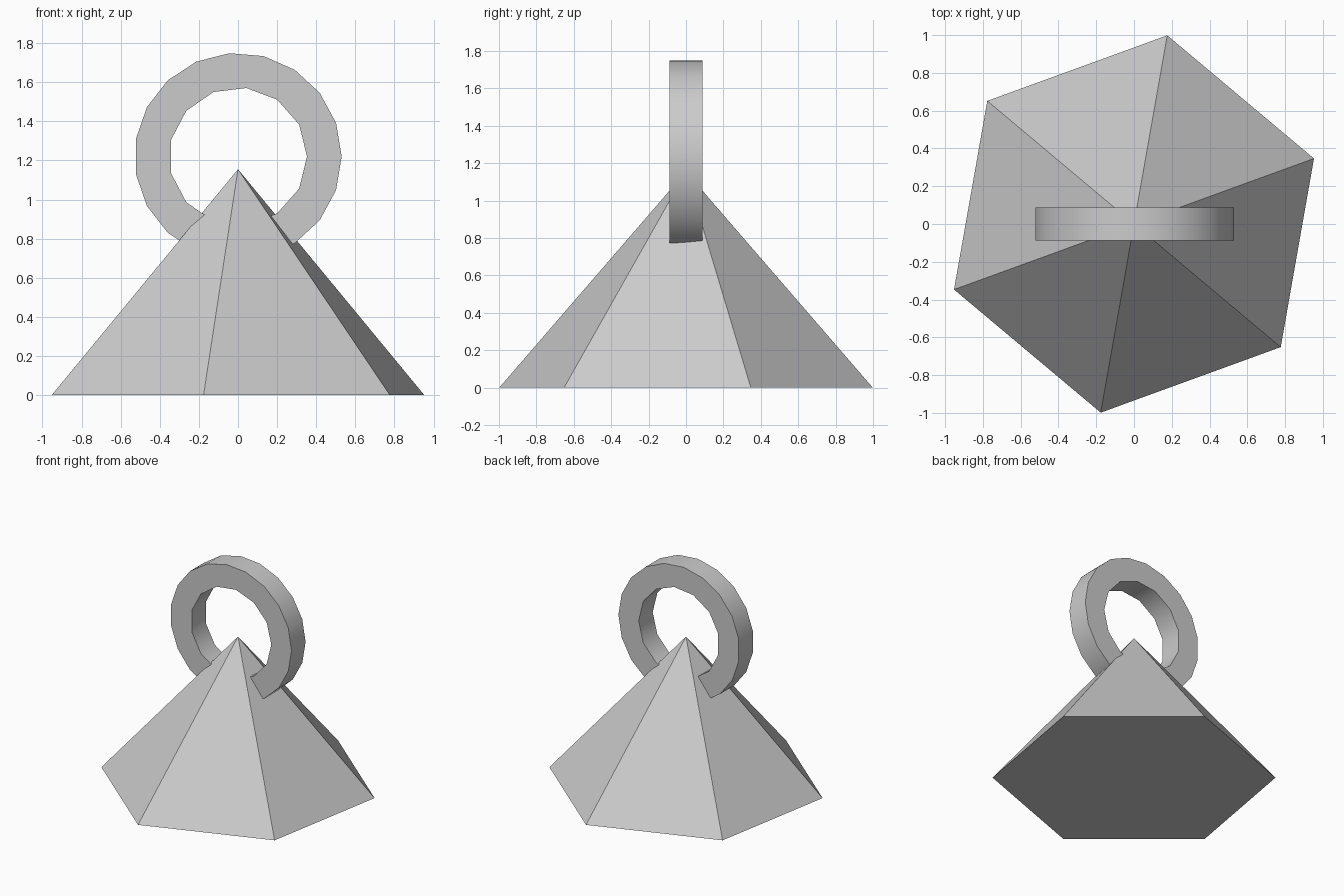
import bpy, bmesh
from math import cos, sin, tau, radians

old = bpy.data.objects.get("Cube")
if old:
    bpy.data.objects.remove(old, do_unlink=True)

# Single plain grey
grey = bpy.data.materials.new("plain grey")
grey.use_nodes = True
colour = (0.6, 0.6, 0.6, 1)
grey.diffuse_color = colour
grey.node_tree.nodes["Principled BSDF"].inputs["Base Color"].default_value = colour


def finish(name, bm):
    bmesh.ops.recalc_face_normals(bm, faces=bm.faces)
    mesh = bpy.data.meshes.new(name)
    bm.to_mesh(mesh)
    bm.free()
    mesh.materials.append(grey)
    obj = bpy.data.objects.new(name, mesh)
    bpy.context.collection.objects.link(obj)
    return obj


# Six-sided pyramid, turned slightly about its axis
bm = bmesh.new()
base = [bm.verts.new((1.014 * cos(radians(20) + tau * i / 6),
                      1.014 * sin(radians(20) + tau * i / 6), 0)) for i in range(6)]
apex = bm.verts.new((0, 0, 1.155))
bm.faces.new(base)
for a, b in zip(base, base[1:] + base[:1]):
    bm.faces.new((a, b, apex))
finish("pyramid_body", bm)

# Flat ring sunk into the pyramid: 19-sided outside, 13-sided hole
bm = bmesh.new()
edges = []
for radius, sides in ((0.53, 19), (0.353, 13)):
    loop = [bm.verts.new((radius * cos(tau * i / sides), -0.088,
                          1.22 + radius * sin(tau * i / sides))) for i in range(sides)]
    edges += [bm.edges.new((a, b)) for a, b in zip(loop, loop[1:] + loop[:1])]
bmesh.ops.triangle_fill(bm, edges=edges, use_beauty=True)
front = list(bm.faces)
grown = bmesh.ops.extrude_face_region(bm, geom=front, use_keep_orig=True)
bmesh.ops.translate(bm, vec=(0, 0.176, 0),
                    verts=[g for g in grown["geom"] if isinstance(g, bmesh.types.BMVert)])
ring = finish("hanging_ring", bm)

# Smooth rims with crisp corners
bpy.ops.object.select_all(action="DESELECT")
ring.select_set(True)
bpy.context.view_layer.objects.active = ring
bpy.ops.object.shade_smooth_by_angle(angle=radians(30))
